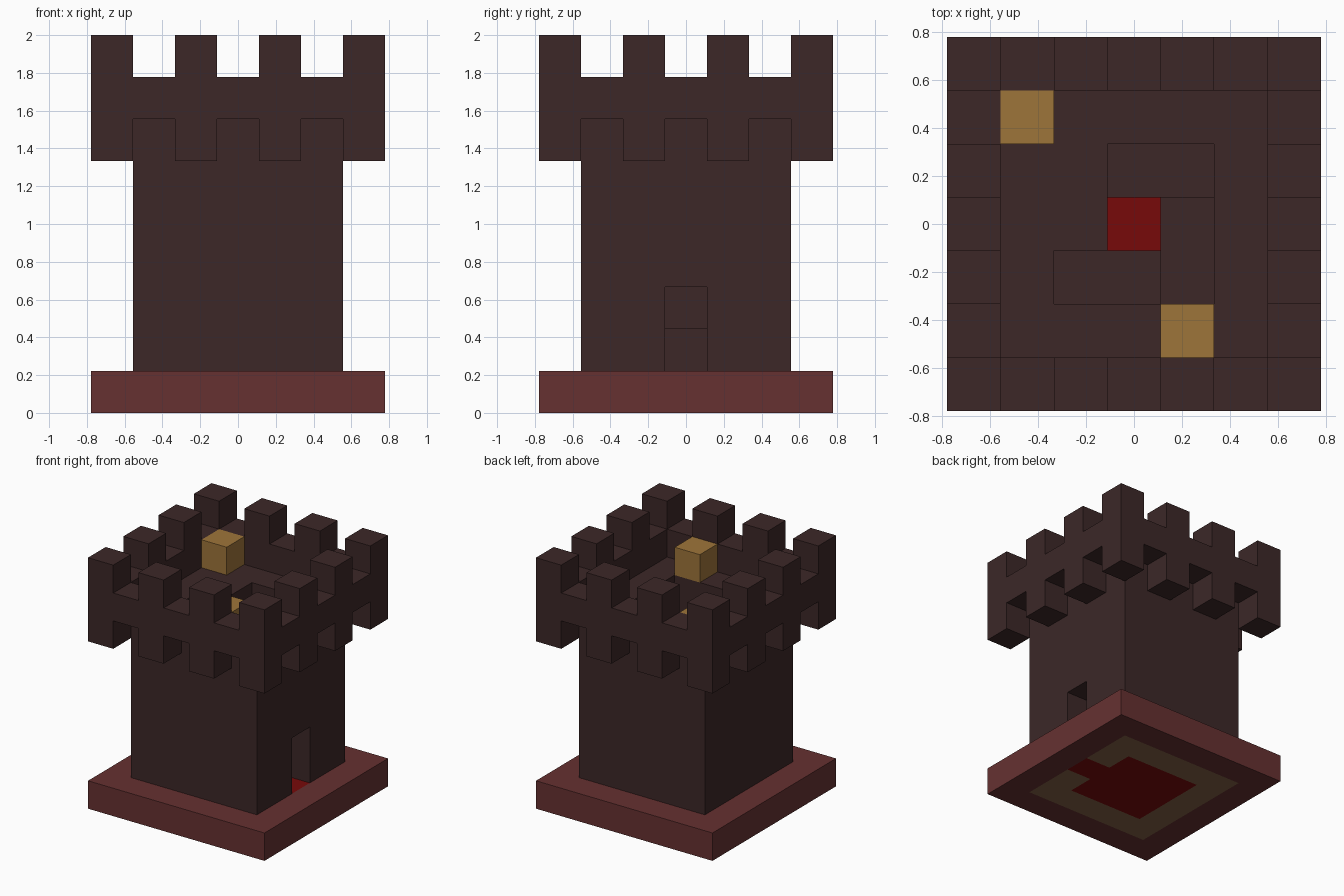
import bpy
import bmesh
from mathutils import Vector

cube = bpy.data.objects.get("Cube")
if cube:
    bpy.data.objects.remove(cube, do_unlink=True)

U = 2 / 9  # size of one block


def material(name, rgb):
    # 8-bit colour converted to linear values
    lin = [((c / 255 + 0.055) / 1.055) ** 2.4 if c > 10 else c / 255 / 12.92 for c in rgb]
    m = bpy.data.materials.new(name)
    m.use_nodes = True
    m.diffuse_color = (*lin, 1)
    m.node_tree.nodes["Principled BSDF"].inputs["Base Color"].default_value = (*lin, 1)
    return m


stone = material("dark stone", (60, 39, 39))
maroon = material("maroon brick", (102, 49, 49))
red = material("red carpet", (119, 10, 10))
gold = material("golden wood", (158, 117, 58))
brown = material("brown footing", (130, 96, 70))


def square(r):
    """Columns of a square reaching r blocks from the centre."""
    return {(x, y) for x in range(-r, r + 1) for y in range(-r, r + 1)}


def layers(columns, low, high):
    return {(x, y, z) for x, y in columns for z in range(low, high)}


AXES = [Vector(a) for a in ((1, 0, 0), (0, 1, 0), (0, 0, 1))]


def blocks(name, cells, mat):
    """Outer skin of a group of blocks."""
    bm = bmesh.new()
    for cell in sorted(cells):
        centre = Vector(cell) + Vector((0, 0, 0.5))
        for i, axis in enumerate(AXES):
            u, v = AXES[(i + 1) % 3] / 2, AXES[(i + 2) % 3] / 2
            for sign in (1, -1):
                n = axis * sign
                if tuple(int(c) for c in Vector(cell) + n) in cells:
                    continue
                mid = centre + n / 2
                ring = [mid - u - v, mid + u - v, mid + u + v, mid - u + v]
                bm.faces.new([bm.verts.new(p * U) for p in ring[::sign]])
    bmesh.ops.remove_doubles(bm, verts=bm.verts, dist=0.001)
    mesh = bpy.data.meshes.new(name)
    bm.to_mesh(mesh)
    bm.free()
    mesh.materials.append(mat)
    obj = bpy.data.objects.new(name, mesh)
    bpy.context.collection.objects.link(obj)
    return obj


outer_ring = square(3) - square(2)
wall_ring = square(2) - square(1)
doorway = {(2, 0)}

# Ground layer: plinth, footing under the walls, carpet through the doorway
blocks("plinth", layers(outer_ring, 0, 1), maroon)
blocks("wall_footing", layers(wall_ring - doorway, 0, 1), brown)
blocks("carpet_floor", layers(square(1) | doorway, 0, 1), red)

# Hollow walls with a two-block doorway, and the roof walkway
walls = layers(wall_ring, 1, 7) - layers(doorway, 1, 3)
blocks("tower_walls", walls, stone)

# Spiral stair: pairs of blocks winding down around an open centre
flights = [[(-1, 0), (-1, 1)], [(0, 1), (1, 1)], [(1, 0), (1, -1)], [(0, -1), (-1, -1)]]
for step in range(6):
    top = 7 - step
    blocks(f"stair_flight_{step + 1}", layers(flights[step % 4], top - 1, top), stone)

# Overhanging parapet with corbels below and merlons above
teeth = {(x, y) for x, y in outer_ring if (x + 3) % 2 == 0 and (y + 3) % 2 == 0}
blocks("corbels", layers(teeth, 6, 7), stone)
blocks("parapet", layers(outer_ring, 7, 8), stone)
blocks("merlons", layers(teeth, 8, 9), stone)

# Crates on the walkway
blocks("back_crate", {(-2, 2, 7)}, gold)
blocks("front_crate", {(1, -2, 7)}, gold)
